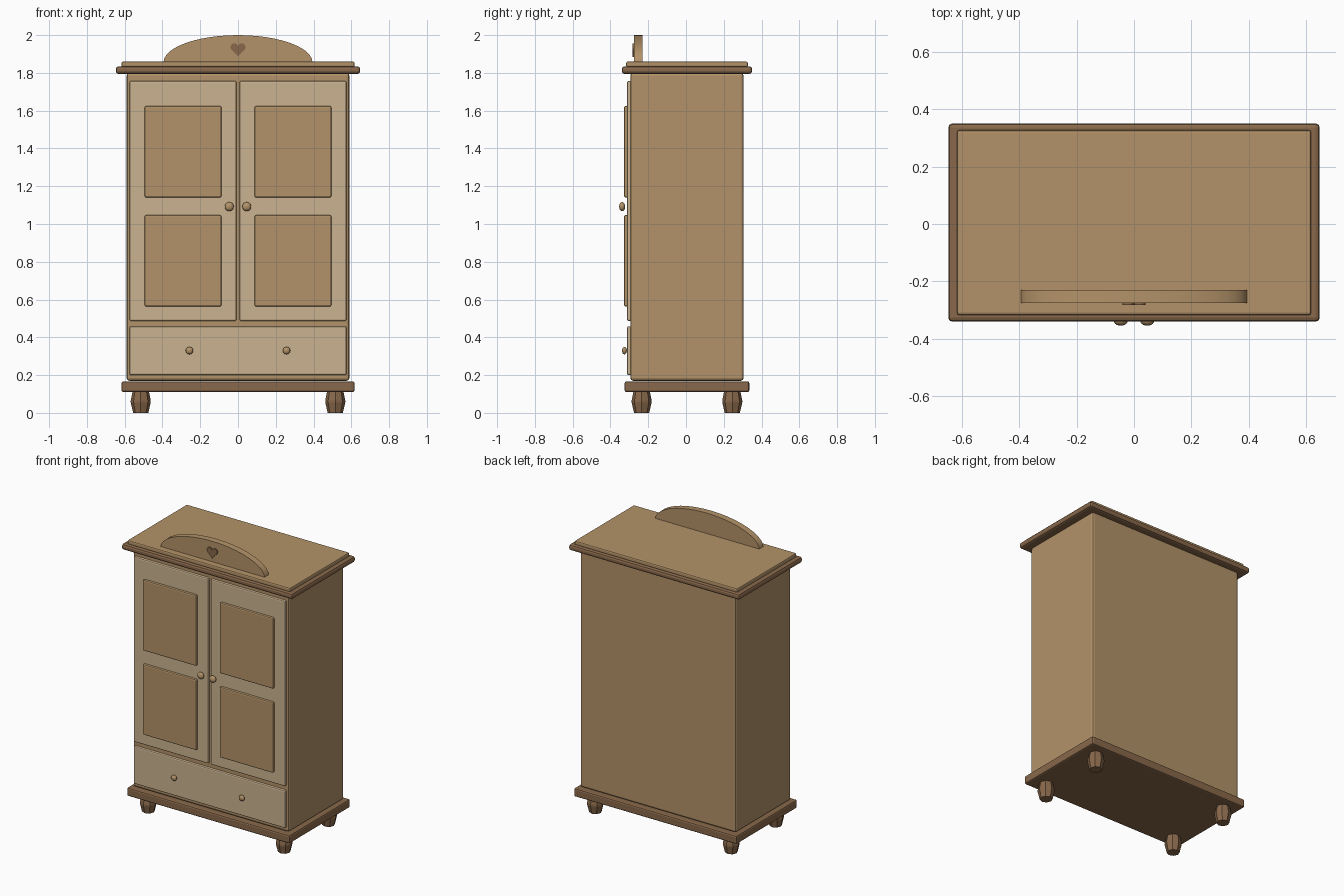
import bpy, bmesh, math

cube = bpy.data.objects.get("Cube")
if cube:
    bpy.data.objects.remove(cube, do_unlink=True)


def material(name, rgb):
    m = bpy.data.materials.new(name)
    m.use_nodes = True
    colour = (*rgb, 1)
    m.diffuse_color = colour
    m.node_tree.nodes["Principled BSDF"].inputs["Base Color"].default_value = colour
    return m


WOOD = material("warm wood", (0.45, 0.29, 0.14))
PALE = material("pale wood", (0.60, 0.45, 0.28))
DARK = material("dark wood", (0.25, 0.14, 0.07))
KNOB = material("knob wood", (0.45, 0.29, 0.14))
MID_Y = 0.005  # depth centre of the carcass


def finish(name, bm, mat, smooth=True):
    bmesh.ops.recalc_face_normals(bm, faces=bm.faces)
    mesh = bpy.data.meshes.new(name)
    bm.to_mesh(mesh)
    bm.free()
    mesh.materials.append(mat)
    obj = bpy.data.objects.new(name, mesh)
    bpy.context.collection.objects.link(obj)
    if smooth:
        bpy.ops.object.select_all(action="DESELECT")
        obj.select_set(True)
        bpy.context.view_layer.objects.active = obj
        bpy.ops.object.shade_smooth_by_angle(angle=math.radians(30))
    return obj


def box(name, x, y, z, mat, bevel, segments=2):
    """Bevelled box from (min, max) pairs on each axis."""
    bm = bmesh.new()
    bmesh.ops.create_cube(bm, size=1)
    for v in bm.verts:
        v.co = [(a + b) / 2 + c * (b - a) for (a, b), c in zip((x, y, z), v.co)]
    bmesh.ops.bevel(bm, geom=bm.edges[:], offset=bevel, segments=segments,
                    profile=0.5, affect="EDGES")
    return finish(name, bm, mat, False)


def slab(name, half_x, half_y, z, mat, bevel):
    return box(name, (-half_x, half_x), (MID_Y - half_y, MID_Y + half_y), z, mat, bevel)


def plate(name, outline, y0, y1, mat):
    """Extrude an x-z outline from y0 to y1."""
    bm = bmesh.new()
    face = bm.faces.new([bm.verts.new((x, y0, z)) for x, z in outline])
    new = bmesh.ops.extrude_face_region(bm, geom=[face])["geom"]
    for v in new:
        if isinstance(v, bmesh.types.BMVert):
            v.co.y = y1
    return finish(name, bm, mat)


def knob(name, x, y, z, radius, depth):
    bm = bmesh.new()
    bmesh.ops.create_uvsphere(bm, u_segments=16, v_segments=10, radius=1)
    for v in bm.verts:
        v.co = (x + v.co.x * radius, y + v.co.z * depth, z + v.co.y * radius)
    return finish(name, bm, KNOB)


def foot(name, x, y, profile, sides=8):
    """Faceted turned foot from (radius, height) rings."""
    bm = bmesh.new()
    rings = [[bm.verts.new((x + r * math.cos(a), y + r * math.sin(a), z))
              for a in (2 * math.pi * i / sides for i in range(sides))]
             for r, z in profile]
    for low, high in zip(rings, rings[1:]):
        for i in range(sides):
            j = (i + 1) % sides
            bm.faces.new((low[i], low[j], high[j], high[i]))
    bm.faces.new(rings[0])
    bm.faces.new(rings[-1])
    return finish(name, bm, DARK, False)


# Carcass, base and cornice
slab("body", 0.59, 0.30, (0.17, 1.80), WOOD, 0.015)
slab("plinth", 0.617, 0.33, (0.11, 0.167), DARK, 0.01)
slab("cornice", 0.647, 0.345, (1.795, 1.835), DARK, 0.014)
slab("top_board", 0.617, 0.322, (1.83, 1.86), WOOD, 0.008)

# Doors with raised panels and knobs, then drawer knobs and feet
for side, s in (("right", -1), ("left", 1)):
    def span(a, b):
        return tuple(sorted((s * a, s * b)))

    box(side + "_door", span(0.008, 0.574), (-0.312, -0.285), (0.487, 1.757), PALE, 0.008)
    for level, z in (("lower", (0.563, 1.047)), ("upper", (1.14, 1.625))):
        box(f"{side}_{level}_panel", span(0.088, 0.494), (-0.328, -0.30), z, WOOD, 0.008)
    knob(side + "_door_knob", s * 0.046, -0.338, 1.092, 0.024, 0.016)
    knob(side + "_drawer_knob", s * 0.257, -0.326, 0.33, 0.02, 0.013)
    for end, y in (("front", -0.235), ("back", 0.245)):
        foot(f"{side}_{end}_foot", s * 0.515, y,
             [(0.04, 0), (0.053, 0.055), (0.053, 0.065), (0.043, 0.115)])

box("drawer", (-0.574, 0.574), (-0.312, -0.285), (0.20, 0.458), PALE, 0.008)

# Arched crest with a heart
arch = [(0.395 * math.cos(math.pi * i / 20), 1.855 + 0.145 * math.sin(math.pi * i / 20))
        for i in range(21)]
plate("crest", arch, -0.275, -0.23, WOOD)

heart = []
for i in range(32):
    t = 2 * math.pi * i / 32
    h = 13 * math.cos(t) - 5 * math.cos(2 * t) - 2 * math.cos(3 * t) - math.cos(4 * t)
    heart.append((0.04 * math.sin(t) ** 3, 1.927 + 0.0025 * h))
plate("heart", heart, -0.282, -0.274, DARK)
